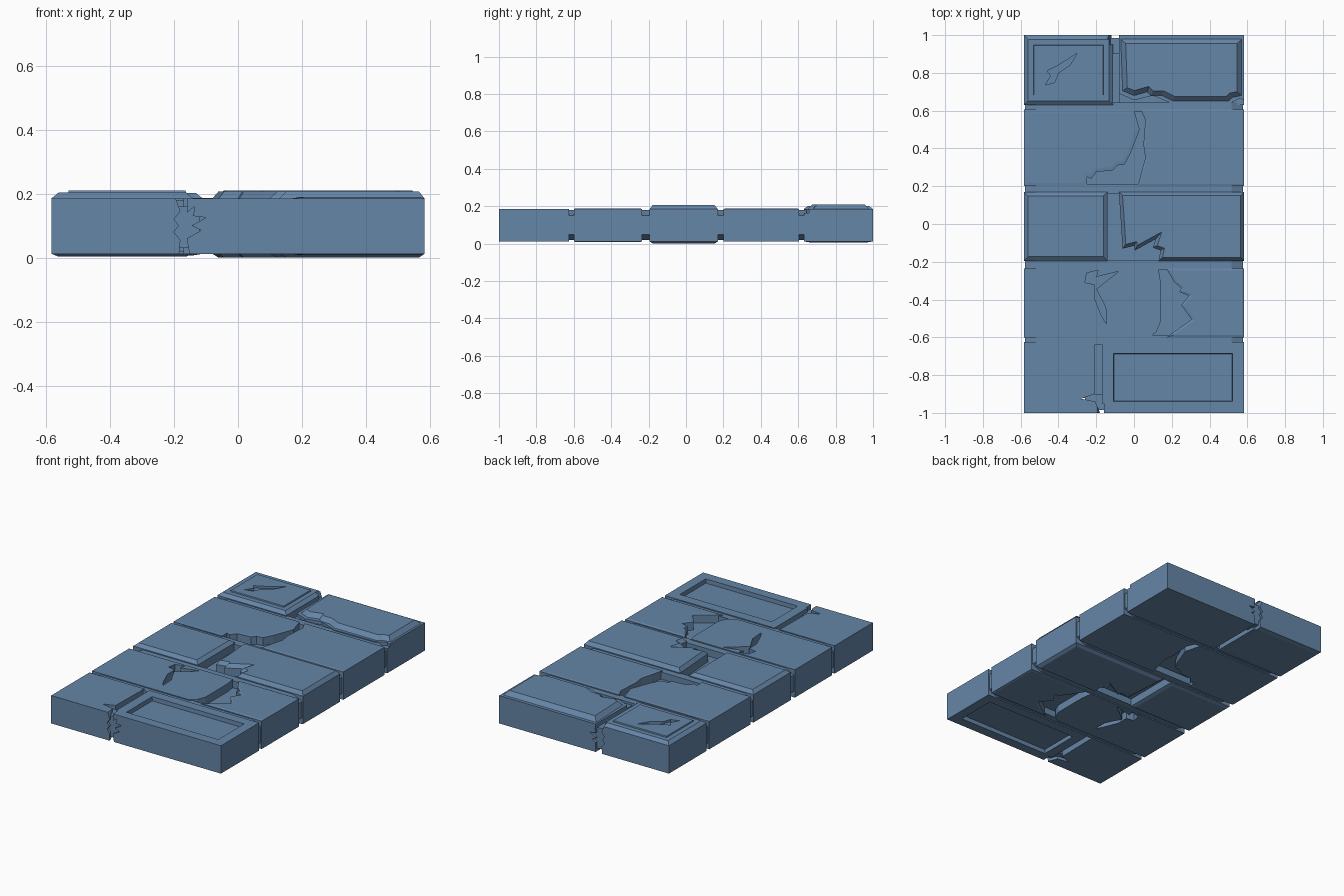
import bpy, bmesh

if "Cube" in bpy.data.objects:
    bpy.data.objects.remove(bpy.data.objects["Cube"])

X = 0.583            # half width of the slab
Z0, Z1 = 0.012, 0.185
stone = bpy.data.materials.new("blue_stone")
stone.diffuse_color = (0.131, 0.236, 0.386, 1)
stone.use_nodes = True
stone.node_tree.nodes["Principled BSDF"].inputs["Base Color"].default_value = stone.diffuse_color


def prism(name, outline, lo, hi, axis='Z', steps_top=(), steps_bottom=()):
    """Extruded outline; each step is an (inset, height) applied to an end cap."""
    def place(p, h):
        return (p[0], p[1], h) if axis == 'Z' else (p[0], h, p[1])
    bm = bmesh.new()
    a = [bm.verts.new(place(p, lo)) for p in outline]
    b = [bm.verts.new(place(p, hi)) for p in outline]
    n = len(outline)
    bottom, top = bm.faces.new(a[::-1]), bm.faces.new(b)
    for i in range(n):
        j = (i + 1) % n
        bm.faces.new((a[i], a[j], b[j], b[i]))
    bmesh.ops.recalc_face_normals(bm, faces=bm.faces[:])
    for cap, steps in ((top, steps_top), (bottom, steps_bottom)):
        for t, d in steps:
            bmesh.ops.inset_region(bm, faces=[cap], thickness=t, depth=d,
                                   use_even_offset=True, use_boundary=True)
    me = bpy.data.meshes.new(name)
    bm.to_mesh(me)
    bm.free()
    me.materials.append(stone)
    ob = bpy.data.objects.new(name, me)
    bpy.context.collection.objects.link(ob)
    return ob


def brick(name, outline, top=(), bottom=()):
    return prism(name, outline, Z0, Z1, 'Z', top, bottom)


def rect(x0, x1, y0, y1):
    return [(x0, y0), (x1, y0), (x1, y1), (x0, y1)]


def cut(outline, lo, hi, axis, *targets):
    """Chip a crack out of bricks with a hidden cutter."""
    c = prism("crack_cutter", outline, lo, hi, axis)
    c.hide_render = True
    c.hide_viewport = True
    for t in targets:
        m = t.modifiers.new("crack", 'BOOLEAN')
        m.operation, m.solver, m.object = 'DIFFERENCE', 'EXACT', c


# mortar core behind the cracks and strips between the courses
prism("mortar_core", rect(-0.52, 0.52, -0.92, 0.92), 0.06, 0.135)
strip = [(-.576, .05), (-.515, .019), (.515, .019), (.576, .05),
         (.576, .15), (.515, .179), (-.515, .179), (-.576, .15)]
for y in (-0.612, -0.217, 0.186, 0.618):
    prism("mortar_strip", strip, y - 0.025, y + 0.025, 'Y')

# course 1 (front): plain brick and framed brick with a sunken panel
b1l = brick("front_left_brick", [(-X, -1), (-.18, -1), (-.205, -.94), (-.28, -.925),
            (-.21, -.9), (-.205, -.625), (-X, -.625)])
sunk = ((0.061, 0), (0.002, -0.025))
b1r = brick("front_right_brick", rect(-.17, X, -1, -.625), sunk, sunk)

# course 2: cracked long brick and broken short brick
low = ((0.012, 0.004),)
b2l = brick("second_left_brick", [(-X, -.6), (.08, -.6), (.12, -.57), (.14, -.52),
            (.14, -.3), (.13, -.235), (-X, -.235)])
brick("second_right_brick", [(.17, -.6), (X, -.6), (X, -.235), (.17, -.235), (.215, -.31),
      (.25, -.34), (.24, -.36), (.29, -.38), (.25, -.43), (.305, -.505)], low, low)
cut([(-.25, -.26), (-.19, -.245), (-.2, -.28), (-.08, -.25), (-.2, -.345), (-.15, -.44),
     (-.145, -.53), (-.17, -.49), (-.21, -.39), (-.21, -.32), (-.26, -.31)],
    -0.05, 0.3, 'Z', b2l)

# course 3: raised bricks
brick("third_left_brick", rect(-X, -.14, -.195, .17),
      ((0.022, 0.018),), ((0.02, 0.008),))
brick("third_right_brick", [(.13, -.195), (X, -.195), (X, .17), (-.08, .17), (-.06, -.13),
      (0, -.115), (.005, -.14), (.115, -.08), (.1, -.125), (.14, -.14)],
      ((0.018, 0.022),), ((0.018, 0.012),))

# course 4: bricks either side of a wide broken gap
brick("fourth_left_brick", [(-X, .2), (-.25, .2), (-.25, .25), (-.225, .24), (-.2, .275),
      (-.11, .285), (-.09, .31), (-.05, .315), (-.02, .37), (.03, .5), (0, .605), (-X, .605)],
      ((0.018, 0.002),))
brick("fourth_right_brick", [(.02, .2), (X, .2), (X, .605), (.035, .605), (.06, .55),
      (.05, .42), (.06, .35), (.04, .28)], ((0.012, 0.003),))

# course 5 (back): stepped brick and raised broken brick
b5l = brick("back_left_brick", rect(-X, -.11, .63, 1),
            ((0.022, 0.017), (0.03, 0.0), (0.002, 0.007)), ((0.03, 0.005),))
b5r = brick("back_right_brick", rect(-.08, X, .63, 1))
prism("back_right_raised_face", [(-.06, .705), (0, .68), (.07, .70), (.09, .68), (.15, .68),
      (.21, .65), (.5, .65), (.52, .67), (.57, .68), (.57, .98), (-.07, .98)],
      Z1 - 0.005, Z1, 'Z', ((0.025, 0.025),))
cut([(-.47, .735), (-.42, .75), (-.4, .8), (-.34, .84), (-.3, .905),
     (-.4, .84), (-.46, .81), (-.44, .785)], 0.195, 0.3, 'Z', b5l)
cut([(-.1, .70), (0, .655), (.1, .68), (.22, .63), (.5, .635), (.56, .665), (.6, .65),
     (.6, .6), (-.1, .6)], 0.165, 0.3, 'Z', b5r)

# star-shaped chips on the front and back faces
chip = [(-.2, .2), (-.18, .145), (-.2, .12), (-.185, .1), (-.2, .08), (-.18, .055), (-.185, 0),
        (-.15, 0), (-.16, .06), (-.115, .085), (-.145, .1), (-.1, .125), (-.14, .13),
        (-.135, .16), (-.16, .14), (-.16, .2)]
cut(chip, -1.05, -0.95, 'Y', b1l, b1r)
cut([(p[0] + 0.06, p[1]) for p in chip], 0.95, 1.05, 'Y', b5l, b5r)
# mortar closing the end joints behind the chips
prism("front_joint_mortar", rect(-.26, -.12, -.985, -.9), 0.03, 0.16)
prism("back_joint_mortar", rect(-.18, -.04, .9, .985), 0.03, 0.16)
